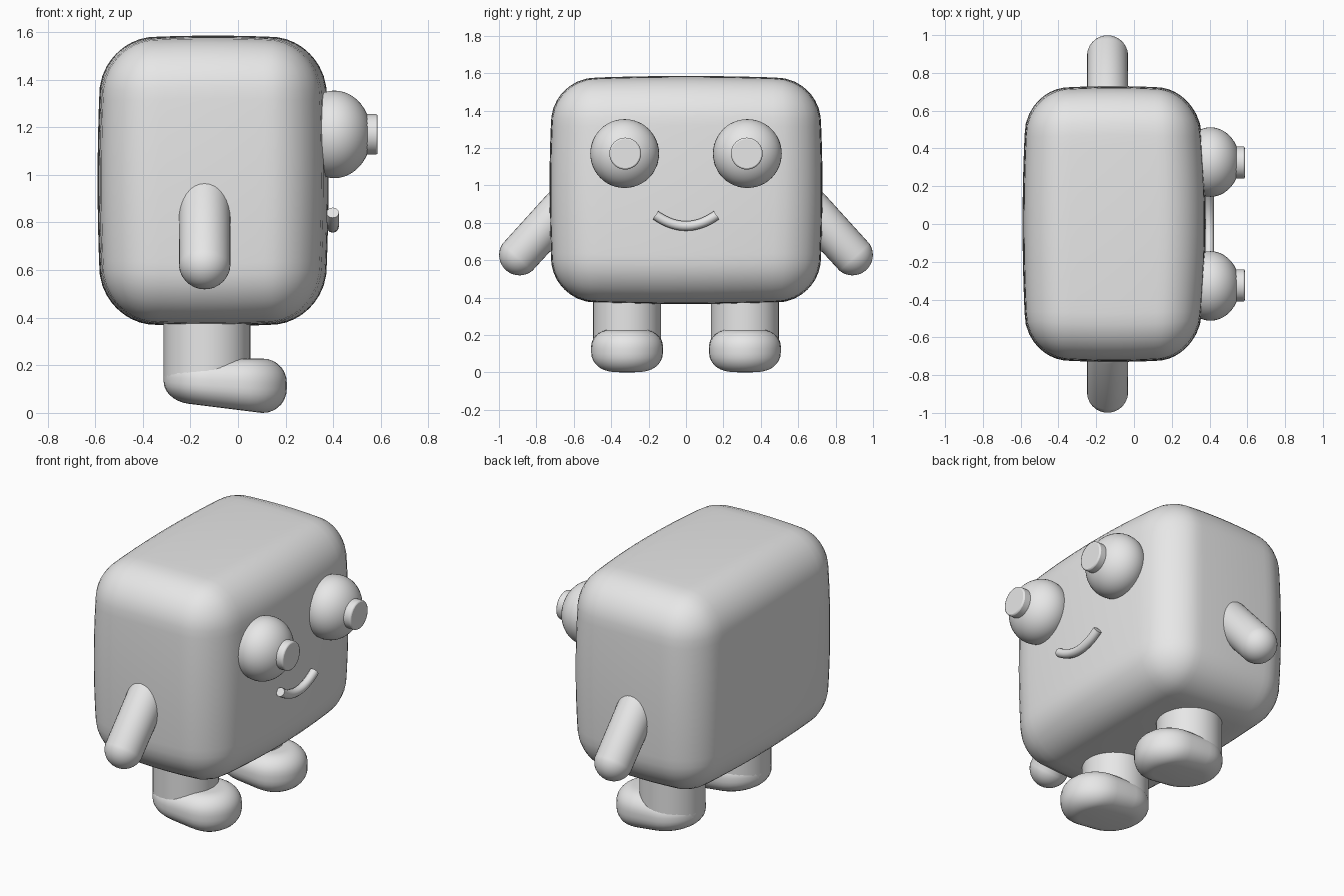
import bpy, bmesh, math
from mathutils import Vector

cube = bpy.data.objects.get("Cube")
if cube:
    bpy.data.objects.remove(cube)

grey = bpy.data.materials.new("plain_grey")
grey.use_nodes = True
grey.diffuse_color = (0.8, 0.8, 0.8, 1)
grey.node_tree.nodes["Principled BSDF"].inputs["Base Color"].default_value = (0.8, 0.8, 0.8, 1)


def finish(obj, name, angle=40):
    """Name, colour and smooth one part."""
    obj.name = name
    obj.data.materials.append(grey)
    bpy.ops.object.select_all(action="DESELECT")
    obj.select_set(True)
    bpy.context.view_layer.objects.active = obj
    bpy.ops.object.shade_smooth_by_angle(angle=math.radians(angle))
    return obj


def from_bmesh(bm, name, angle=40):
    bmesh.ops.recalc_face_normals(bm, faces=bm.faces)
    mesh = bpy.data.meshes.new(name)
    bm.to_mesh(mesh)
    bm.free()
    obj = bpy.data.objects.new(name, mesh)
    bpy.context.collection.objects.link(obj)
    return finish(obj, name, angle)


def make_body():
    """Rounded box whose sides swell slightly in the middle."""
    half = Vector((0.485, 0.73, 0.61))
    radius = 0.22
    bm = bmesh.new()
    bmesh.ops.create_cube(bm, size=2)
    bmesh.ops.subdivide_edges(bm, edges=bm.edges[:], cuts=23, use_grid_fill=True)
    for v in bm.verts:
        p = Vector([c * h for c, h in zip(v.co, half)])
        core = Vector([max(radius - h, min(h - radius, c)) for c, h in zip(p, half)])
        p = core + (p - core).normalized() * radius
        u, s, w = [c / h for c, h in zip(p, half)]
        front = 0.1 if u > 0 else 0.05
        v.co = (p.x * (1 - front * s * s - 0.04 * w * w) - 0.105,
                p.y * (1 - 0.03 * w * w - 0.03 * u * u),
                p.z * (1 - 0.03 * s * s - 0.03 * u * u) + 0.975)
    return from_bmesh(bm, "body", 60)


def make_foot(side, name):
    """Rounded slab with round heel and toe, and a sole that lifts at the heel."""
    bm = bmesh.new()
    radius, steps = 0.192, 16
    outline = []
    for centre, start in ((0.013, -math.pi / 2), (-0.12, math.pi / 2)):
        for i in range(steps + 1):
            a = start + math.pi * i / steps
            outline.append(bm.verts.new((centre + radius * math.cos(a),
                                         side * 0.315 + radius * math.sin(a), 0)))
    base = bm.faces.new(outline)
    top = bmesh.ops.extrude_face_region(bm, geom=[base])["geom"]
    for v in top:
        if isinstance(v, bmesh.types.BMVert):
            v.co.z = 0.228
    rims = [e for e in bm.edges if abs(e.verts[0].co.z - e.verts[1].co.z) < 0.001]
    bmesh.ops.bevel(bm, geom=rims, offset=0.1, segments=7, profile=0.5, affect="EDGES")
    for v in bm.verts:
        lift = 0.05 * max(0, 0.1 - v.co.x) / 0.4
        v.co.z += lift * (1 - v.co.z / 0.228)
    return from_bmesh(bm, name, 60)


def cylinder(name, radius, depth, location, rotation=(0, 0, 0), bevel=0.0):
    bpy.ops.mesh.primitive_cylinder_add(vertices=40, radius=radius, depth=depth,
                                        location=location, rotation=rotation)
    obj = bpy.context.object
    if bevel:
        mod = obj.modifiers.new("soft_rim", "BEVEL")
        mod.width, mod.segments = bevel, 2
    return finish(obj, name)


def make_arm(side, name):
    """Capsule hanging out and down from the shoulder."""
    shoulder = Vector((-0.14, side * 0.66, 0.88))
    hand = Vector((-0.14, side * 0.89, 0.628))
    axis = hand - shoulder
    bpy.ops.mesh.primitive_uv_sphere_add(segments=32, ring_count=20, radius=0.109)
    obj = bpy.context.object
    for v in obj.data.vertices:
        if v.co.z > 0.001:
            v.co.z += axis.length
    obj.location = shoulder
    obj.rotation_euler = axis.to_track_quat("Z", "Y").to_euler()
    return finish(obj, name, 60)


def make_mouth():
    """Smiling tube across the front."""
    curve = bpy.data.curves.new("mouth", "CURVE")
    curve.dimensions = "3D"
    curve.bevel_depth = 0.026
    curve.bevel_resolution = 4
    curve.use_fill_caps = True
    spline = curve.splines.new("POLY")
    count = 20
    spline.points.add(count)
    for i, point in enumerate(spline.points):
        t = 2 * i / count - 1
        point.co = (0.398, 0.163 * t, 0.783 + 0.058 * t * t, 1)
    obj = bpy.data.objects.new("mouth", curve)
    bpy.context.collection.objects.link(obj)
    bpy.ops.object.select_all(action="DESELECT")
    obj.select_set(True)
    bpy.context.view_layer.objects.active = obj
    bpy.ops.object.convert(target="MESH")
    return finish(bpy.context.object, "mouth", 50)


make_body()
make_mouth()

# Paired parts
for side, word in ((1, "left"), (-1, "right")):
    bpy.ops.mesh.primitive_uv_sphere_add(segments=40, ring_count=24, radius=1,
                                         location=(0.405, side * 0.328, 1.17))
    eye = bpy.context.object
    eye.scale = (0.155, 0.184, 0.184)
    finish(eye, word + "_eye", 60)
    cylinder(word + "_pupil", 0.085, 0.08, (0.547, side * 0.325, 1.17),
             (0, math.pi / 2, 0), 0.008)
    make_arm(side, word + "_arm")
    cylinder(word + "_leg", 0.182, 0.33, (-0.13, side * 0.315, 0.295))
    make_foot(side, word + "_foot")
